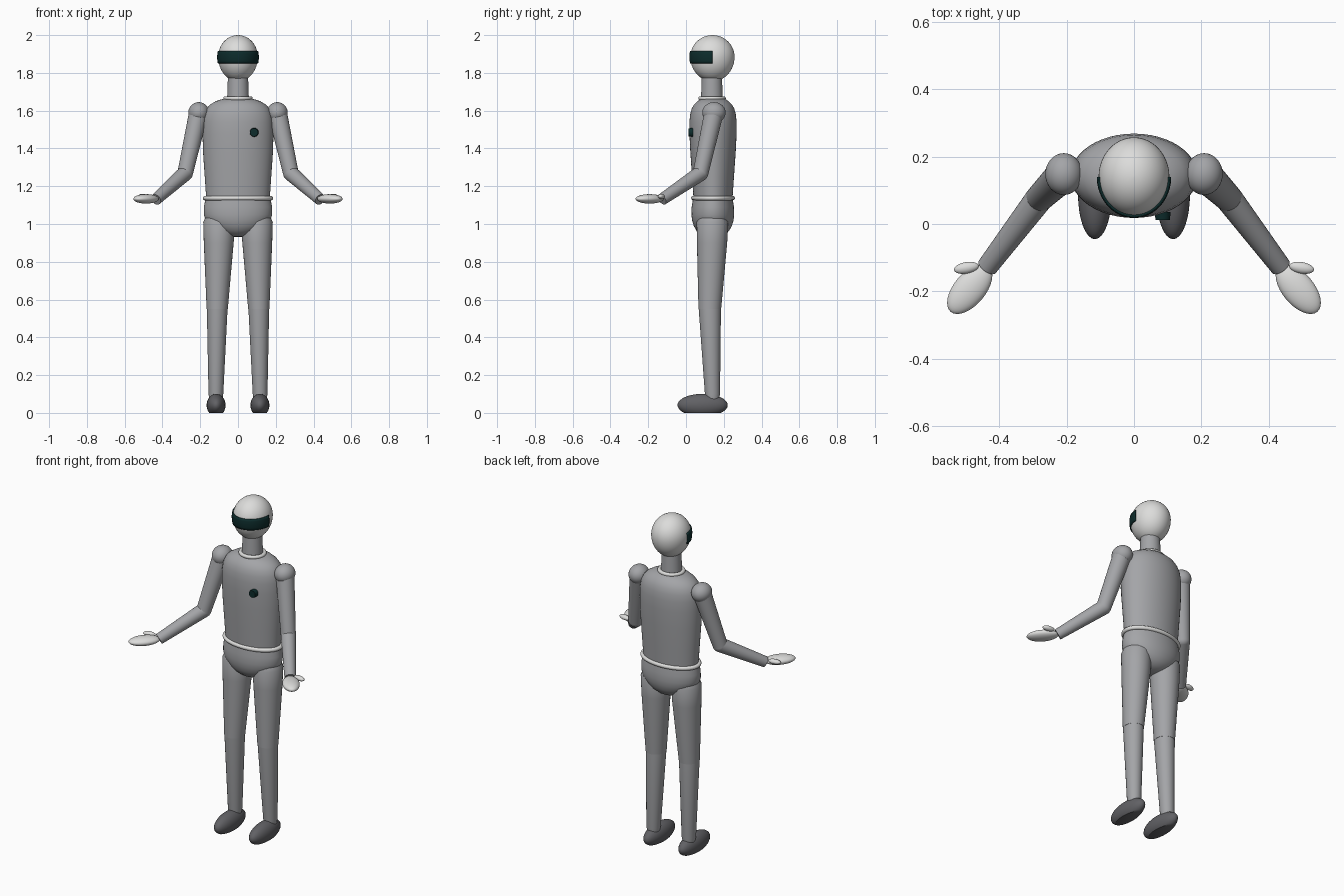
import bpy, bmesh, math
from mathutils import Vector, Matrix

if "Cube" in bpy.data.objects:
    bpy.data.objects.remove(bpy.data.objects["Cube"])

def material(name, rgb):
    m = bpy.data.materials.new(name)
    m.diffuse_color = (*rgb, 1)
    m.use_nodes = True
    m.node_tree.nodes["Principled BSDF"].inputs["Base Color"].default_value = m.diffuse_color
    return m

GREY = material("suit grey", (0.37, 0.375, 0.39))
LIGHT = material("pale shell", (0.72, 0.72, 0.71))
DARK = material("shoe grey", (0.12, 0.12, 0.13))
TEAL = material("dark teal", (0.004, 0.025, 0.025))

def finish(bm, name, mat, angle=40):
    bmesh.ops.recalc_face_normals(bm, faces=bm.faces)
    me = bpy.data.meshes.new(name)
    bm.to_mesh(me)
    bm.free()
    me.materials.append(mat)
    me.shade_smooth()
    me.set_sharp_from_angle(angle=math.radians(angle))
    ob = bpy.data.objects.new(name, me)
    bpy.context.collection.objects.link(ob)
    return ob

def loft(name, rings, mat, n=48):
    """Stack of elliptical rings (cx, cy, z, rx, ry), capped at both ends."""
    bm = bmesh.new()
    rows = [[bm.verts.new((cx + rx * math.cos(2 * math.pi * i / n),
                           cy + ry * math.sin(2 * math.pi * i / n), z)) for i in range(n)]
            for cx, cy, z, rx, ry in rings]
    for a, b in zip(rows, rows[1:]):
        for i in range(n):
            bm.faces.new((a[i], a[(i + 1) % n], b[(i + 1) % n], b[i]))
    bm.faces.new(rows[0])
    bm.faces.new(rows[-1])
    return finish(bm, name, mat)

def tube(name, a, b, r1, r2, mat):
    a, b = Vector(a), Vector(b)
    d = b - a
    bm = bmesh.new()
    mx = Matrix.Translation((a + b) / 2) @ d.to_track_quat('Z', 'Y').to_matrix().to_4x4()
    bmesh.ops.create_cone(bm, cap_ends=True, segments=32, radius1=r1, radius2=r2,
                          depth=d.length, matrix=mx)
    return finish(bm, name, mat)

def ellipsoid(name, c, r, mat, turn=0, floor=None):
    bm = bmesh.new()
    mx = Matrix.Translation(c) @ Matrix.Rotation(turn, 4, 'Z') @ Matrix.Diagonal((*r, 1))
    bmesh.ops.create_uvsphere(bm, u_segments=32, v_segments=20, radius=1, matrix=mx)
    if floor is not None:  # flat sole
        cut = bmesh.ops.bisect_plane(bm, geom=bm.verts[:] + bm.edges[:] + bm.faces[:],
                                     plane_co=(0, 0, floor), plane_no=(0, 0, -1), clear_outer=True)
        edges = [e for e in cut['geom_cut'] if isinstance(e, bmesh.types.BMEdge)]
        bmesh.ops.holes_fill(bm, edges=edges, sides=0)
    return finish(bm, name, mat)

def oval_ring(name, cy, z, rx, ry, t, mat, n=48, m=12):
    bm = bmesh.new()
    rows = []
    for i in range(n):
        u = 2 * math.pi * i / n
        rows.append([bm.verts.new(((rx + t * math.cos(v)) * math.cos(u),
                                   cy + (ry + t * math.cos(v)) * math.sin(u),
                                   z + t * math.sin(v)))
                     for v in (2 * math.pi * j / m for j in range(m))])
    for i in range(n):
        a, b = rows[i], rows[(i + 1) % n]
        for j in range(m):
            k = (j + 1) % m
            bm.faces.new((a[j], b[j], b[k], a[k]))
    return finish(bm, name, mat)

# Head: egg, a little longer below the eyes
CY, CZ = 0.14, 1.885
def head_radius(z):
    h = 0.115 if z > CZ else 0.13
    return math.sqrt(max(0, 1 - ((z - CZ) / h) ** 2))

head = []
for k in range(25):
    s = math.sin(math.radians(-89 + 178 * k / 24))
    z = CZ + s * (0.115 if s > 0 else 0.13)
    head.append((0, CY, z, 0.105 * head_radius(z), 0.117 * head_radius(z)))
loft("head", head, LIGHT)

# Visor: thin shell round the front half of the head
bm = bmesh.new()
rows = []
for k in range(6):
    z = 1.85 + 0.065 * k / 5
    f = head_radius(z)
    rows.append([bm.verts.new(((0.105 * f + 0.002) * math.cos(t), CY + (0.117 * f + 0.002) * math.sin(t), z))
                 for t in (math.pi * (1 + i / 36) for i in range(37))])
for a, b in zip(rows, rows[1:]):
    for i in range(36):
        bm.faces.new((a[i], a[i + 1], b[i + 1], b[i]))
visor = finish(bm, "visor", TEAL)
mod = visor.modifiers.new("thickness", 'SOLIDIFY')
mod.thickness, mod.offset = 0.007, 0

# Neck, collar, torso, belt, pelvis
tube("neck", (0, 0.137, 1.65), (0, 0.137, 1.79), 0.058, 0.053, GREY)
oval_ring("collar", 0.138, 1.665, 0.067, 0.062, 0.011, LIGHT)
torso = [(1.13, .168, .103), (1.25, .176, .111), (1.38, .185, .120), (1.48, .188, .125),
         (1.54, .186, .125), (1.58, .180, .121), (1.61, .167, .113), (1.633, .147, .100),
         (1.65, .118, .083), (1.66, .088, .068), (1.664, .06, .05)]
loft("torso", [(0, 0.143, z, rx, ry) for z, rx, ry in torso], GREY)
oval_ring("belt", 0.143, 1.137, 0.174, 0.104, 0.012, LIGHT)
pelvis = [(1.14, .170, .104), (1.09, .181, .112), (1.05, .181, .113), (1.02, .172, .110),
          (0.99, .150, .101), (0.965, .118, .087), (0.945, .08, .065), (0.934, .04, .038), (0.931, .01, .01)]
loft("pelvis", [(0, 0.142, z, rx, ry) for z, rx, ry in pelvis], GREY)

# Chest badge on the figure's left breast
tube("chest_badge", (0.085, 0.036, 1.485), (0.085, 0.012, 1.485), 0.024, 0.021, TEAL)

# Limbs, mirrored left and right
for s, side in ((-1, "right"), (1, "left")):
    # legs and feet
    thigh = [(.100, .140, 1.045, .05, .05), (.100, .140, 1.035, .073, .073), (.100, .140, 1.01, .084, .084),
             (.102, .138, 0.9, .079, .080), (.110, .126, 0.55, .056, .060)]
    loft(side + "_thigh", [(s * r[0], *r[1:]) for r in thigh], GREY, 32)
    shin = [(.110, .126, 0.555, .055, .059), (.117, .140, 0.10, .039, .040), (.117, .140, 0.07, .034, .035)]
    loft(side + "_shin", [(s * r[0], *r[1:]) for r in shin], GREY, 32)
    ellipsoid(side + "_foot", (s * 0.116, 0.088, 0.041), (0.05, 0.133, 0.06), DARK, floor=0)
    # arms
    shoulder = (s * 0.208, 0.148, 1.59)
    elbow, wrist = (s * 0.28, 0.077, 1.268), (s * 0.435, -0.127, 1.13)
    ellipsoid(side + "_shoulder", shoulder, (0.055, 0.062, 0.055), GREY)
    tube(side + "_upper_arm", shoulder, elbow, 0.051, 0.041, GREY)
    ellipsoid(side + "_elbow", elbow, (0.041, 0.041, 0.041), GREY)
    tube(side + "_forearm", elbow, wrist, 0.041, 0.031, GREY)
    # hands, palm down and pointing outwards
    ellipsoid(side + "_hand", (s * 0.487, -0.193, 1.133), (0.047, 0.088, 0.025), LIGHT,
              turn=s * math.radians(40))
    ellipsoid(side + "_thumb", (s * 0.497, -0.130, 1.146), (0.037, 0.017, 0.014), LIGHT,
              turn=-s * math.radians(10))
